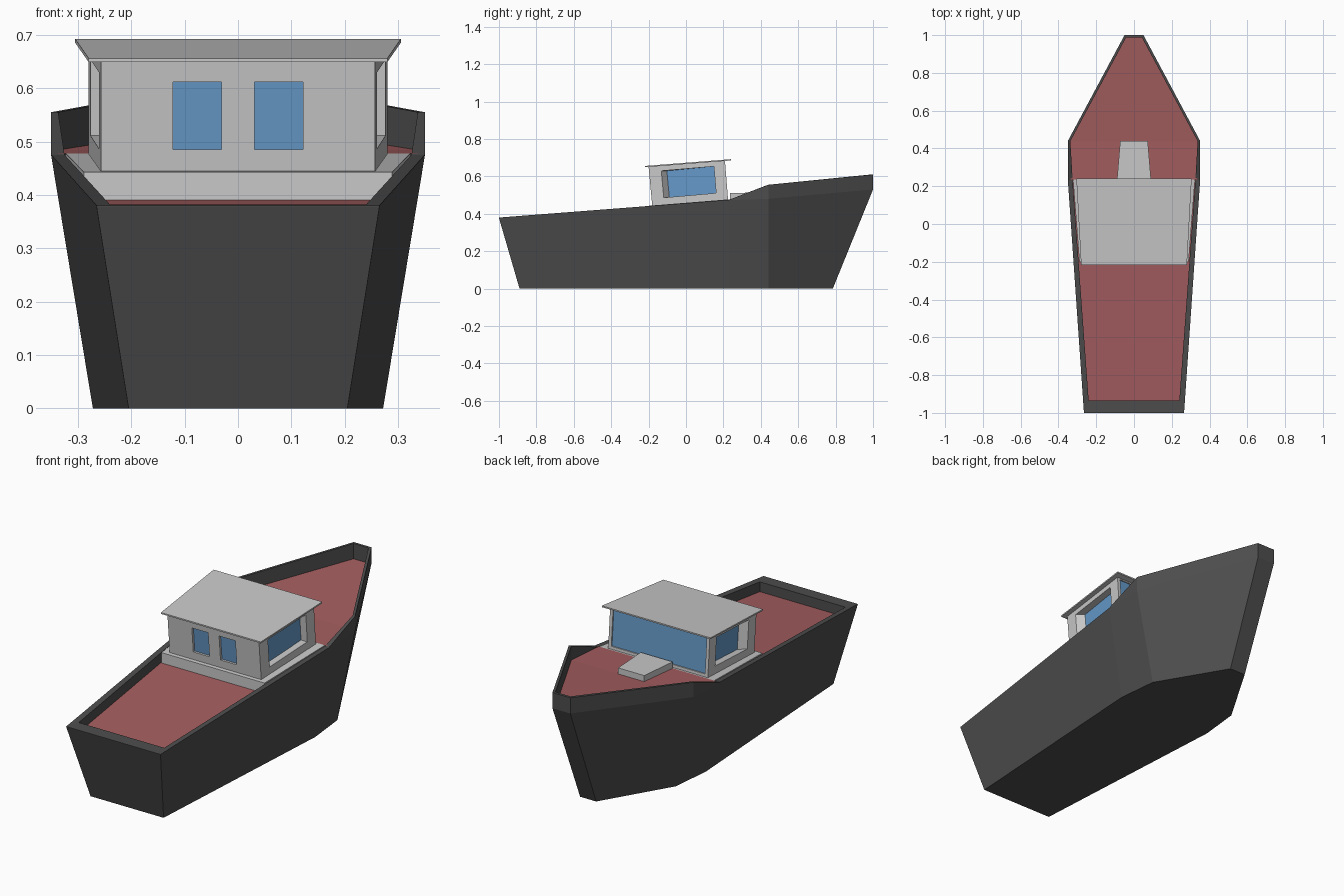
import bpy
import bmesh
from mathutils import Vector

cube = bpy.data.objects.get("Cube")
if cube:
    bpy.data.objects.remove(cube, do_unlink=True)


def material(name, rgb):
    mat = bpy.data.materials.new(name)
    mat.use_nodes = True
    mat.diffuse_color = (*rgb, 1)
    mat.node_tree.nodes["Principled BSDF"].inputs["Base Color"].default_value = (*rgb, 1)
    return mat


CHARCOAL = material("charcoal paint", (0.075, 0.075, 0.075))
PALE = material("pale grey paint", (0.58, 0.58, 0.58))
RED = material("deck red", (0.37, 0.11, 0.115))
GLASS = material("window blue", (0.13, 0.32, 0.58))


def build(name, faces, *mats):
    """Make an object from (corner list, material index) pairs."""
    bm = bmesh.new()
    for corners, slot in faces:
        face = bm.faces.new([bm.verts.new(c) for c in corners])
        face.material_index = slot
    bmesh.ops.remove_doubles(bm, verts=bm.verts, dist=0.0005)
    bmesh.ops.recalc_face_normals(bm, faces=bm.faces)
    mesh = bpy.data.meshes.new(name)
    bm.to_mesh(mesh)
    bm.free()
    for mat in mats:
        mesh.materials.append(mat)
    obj = bpy.data.objects.new(name, mesh)
    bpy.context.collection.objects.link(obj)
    return obj


def across(end, side=1):
    """Point from (half width, y, z) on one side of the centreline."""
    w, y, z = end
    return Vector((side * w, y, z))


def block(name, sections, mat):
    """Symmetric block from two end sections: (half width, y, bottom z, top z)."""
    a, b = [[Vector((s * w, y, z)) for s, z in ((-1, lo), (1, lo), (1, hi), (-1, hi))]
            for w, y, lo, hi in sections]
    faces = [(a, 0), (b, 0)]
    for i in range(4):
        j = (i + 1) % 4
        faces.append(([a[i], a[j], b[j], b[i]], 0))
    return build(name, faces, mat)


# Hull stations, stern to bow: keel, knuckle, sheer, inner rim, inner foot
stations = [
    [(.205, -.89, 0), (.265, -1, .378), (.265, -1, .38), (.24, -.935, .382), (.24, -.935, .32)],
    [(.272, .23, 0), (.35, .23, .473), (.35, .23, .475), (.325, .235, .475), (.325, .235, .42)],
    [(.25, .44, 0), (.35, .44, .48), (.35, .44, .555), (.337, .438, .555), (.337, .438, .47)],
    [(.045, .785, 0), (.05, 1, .53), (.05, 1, .61), (.042, .987, .61), (.042, .987, .52)],
]
faces = []
for near, far in zip(stations, stations[1:]):
    for side in (-1, 1):
        for k in range(4):
            faces.append(([across(p, side) for p in (near[k], near[k + 1], far[k + 1], far[k])], 0))
    faces.append(([across(near[0], -1), across(near[0]), across(far[0]), across(far[0], -1)], 0))
for end in (stations[0], stations[-1]):
    for k in range(4):
        faces.append(([across(end[k], -1), across(end[k]),
                       across(end[k + 1]), across(end[k + 1], -1)], 0))
build("hull", faces, CHARCOAL)


# Decks
def deck(name, ends):
    faces = [([across(a, -1), across(a), across(b), across(b, -1)], 0)
             for a, b in zip(ends, ends[1:])]
    obj = build(name, faces, RED)
    obj.data.flip_normals() if obj.data.polygons[0].normal.z < 0 else None


deck("aft_deck", [(.24, -.935, .332), (.325, .235, .425)])
deck("fore_deck", [(.337, .235, .478), (.337, .438, .484), (.042, .987, .532)])

# Cabin base and hatch
block("cabin_base", [(.289, -.2, .38, .443), (.323, .237, .42, .478)], PALE)
block("fore_hatch", [(.09, .235, .47, .511), (.073, .44, .47, .515)], PALE)


# Cabin walls with recessed windows
def wall(corners, window, depth, inward, rake=0.0):
    """Quad wall (bottom a, bottom b, top b, top a) with one recessed pane."""
    a, b, c, d = corners

    def at(u, v):
        return a.lerp(b, u).lerp(d.lerp(c, u), v)

    u0, u1, v0, v1 = window
    opening = [at(u0, v0), at(u1, v0), at(u1, v1), at(u0, v1)]
    push = Vector(inward) * depth
    pane = [p + push for p in opening]
    for i in (0, 3):
        pane[i] = pane[i] + Vector((0, rake, 0))
    result = [(pane, 1)]
    for i in range(4):
        j = (i + 1) % 4
        result.append(([corners[i], corners[j], opening[j], opening[i]], 0))
        result.append(([opening[i], opening[j], pane[j], pane[i]], 0))
    return result


front_low, front_top = (.257, -.18, .438), (.257, -.2, .652)
back_low, back_top = (.28, .225, .474), (.28, .208, .686)
faces = []
for s in (-1, 1):
    low, top = across(front_low, s), across(front_top, s)
    mid_low, mid_top = across(front_low, 0), across(front_top, 0)
    faces += wall([mid_low, low, top, mid_top], (.12, .475, .22, .81), .012, (0, 1, 0))
    faces += wall([low, across(back_low, s), across(back_top, s), top],
                  (.16, .85, .2, .87), .035, (-s, 0, 0), .03)
faces += wall([across(back_low, -1), across(back_low), across(back_top), across(back_top, -1)],
              (.03, .97, .08, .95), .006, (0, -1, 0))
for a, b in ((front_low, back_low), (front_top, back_top)):
    faces.append(([across(a, -1), across(a), across(b), across(b, -1)], 0))
build("cabin", faces, PALE, GLASS)

# Roof
block("cabin_roof", [(.28, -.218, .649, .656), (.305, .24, .685, .692)], PALE)
